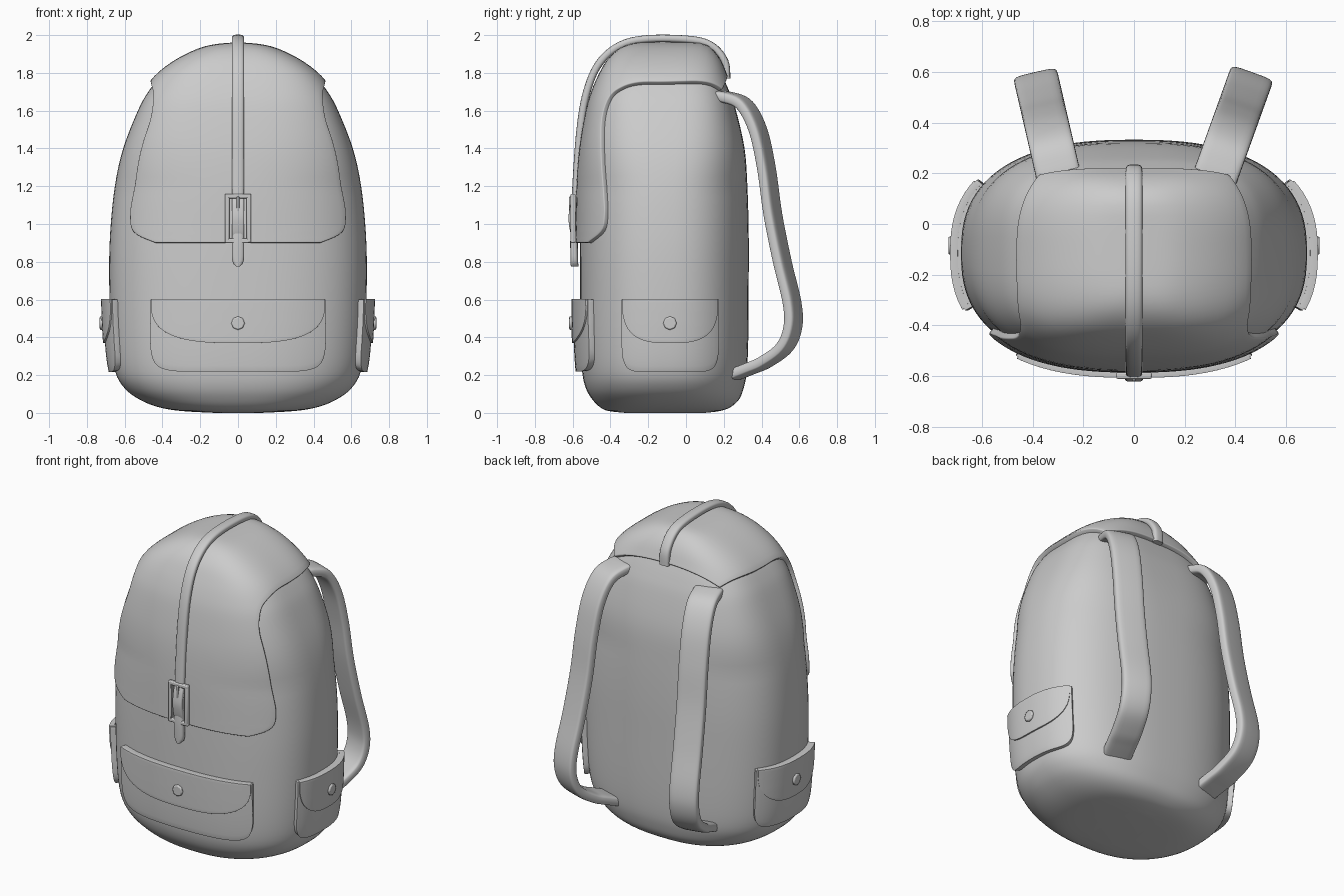
import bpy, bmesh, math
from mathutils import Vector
from mathutils.bvhtree import BVHTree

if "Cube" in bpy.data.objects:
    bpy.data.objects.remove(bpy.data.objects["Cube"])


def spline(keys, steps):
    """Catmull-Rom samples through tuples of any length."""
    keys = [Vector(k) for k in keys]
    out = []
    for i in range(len(keys) - 1):
        a, b, c, d = keys[max(i - 1, 0)], keys[i], keys[i + 1], keys[min(i + 2, len(keys) - 1)]
        for s in range(steps):
            t = s / steps
            out.append(0.5 * (2 * b + (c - a) * t + (2 * a - 5 * b + 4 * c - d) * t * t
                              + (3 * b - a - 3 * c + d) * t ** 3))
    return out + [keys[-1]]


def superellipse(n, count):
    pts = []
    for i in range(count):
        a = 2 * math.pi * i / count
        c, s = math.cos(a), math.sin(a)
        pts.append((math.copysign(abs(c) ** (2 / n), c), math.copysign(abs(s) ** (2 / n), s)))
    return pts


def make(name, verts, faces, angle=40, recalc=True):
    me = bpy.data.meshes.new(name)
    me.from_pydata([tuple(v) for v in verts], [], faces)
    if recalc:
        bm = bmesh.new()
        bm.from_mesh(me)
        bmesh.ops.recalc_face_normals(bm, faces=bm.faces)
        bm.to_mesh(me)
        bm.free()
    ob = bpy.data.objects.new(name, me)
    bpy.context.collection.objects.link(ob)
    bpy.ops.object.select_all(action='DESELECT')
    ob.select_set(True)
    bpy.context.view_layer.objects.active = ob
    bpy.ops.object.shade_smooth_by_angle(angle=math.radians(angle))
    return ob


def loft(name, rings):
    n = len(rings[0])
    verts = [v for r in rings for v in r]
    faces = [(i * n + j, i * n + (j + 1) % n, (i + 1) * n + (j + 1) % n, (i + 1) * n + j)
             for i in range(len(rings) - 1) for j in range(n)]
    faces += [tuple(range(n)), tuple(range(len(verts) - n, len(verts)))]
    return make(name, verts, faces), verts, faces


def bevel(ob, width, segments=3):
    m = ob.modifiers.new("Bevel", 'BEVEL')
    m.width, m.segments, m.limit_method = width, segments, 'ANGLE'
    m.angle_limit = math.radians(50)


def patch(name, grid, outs, offset, thick, edge):
    """Thick panel from a grid of surface points, pushed outward."""
    n = len(grid[0])
    verts = [p + o * offset for pr, orow in zip(grid, outs) for p, o in zip(pr, orow)]
    faces = [(i * n + j, i * n + j + 1, (i + 1) * n + j + 1, (i + 1) * n + j)
             for i in range(len(grid) - 1) for j in range(n - 1)]
    mid = faces[len(faces) // 2]
    nrm = (verts[mid[1]] - verts[mid[0]]).cross(verts[mid[3]] - verts[mid[0]])
    if nrm.dot(outs[len(outs) // 2][n // 2]) < 0:
        faces = [f[::-1] for f in faces]
    ob = make(name, verts, faces, 50, False)
    m = ob.modifiers.new("Solidify", 'SOLIDIFY')
    m.thickness, m.offset = thick, 0
    bevel(ob, edge)
    return ob


def ribbon(name, path, across, half_w, half_t, n=4, steps=6, taper=None):
    """Sweep a rounded strap section along a path; across is the width direction."""
    pts = spline(path, steps)
    across = Vector(across).normalized()
    rings = []
    for i, p in enumerate(pts):
        t = (pts[min(i + 1, len(pts) - 1)] - pts[max(i - 1, 0)]).normalized()
        up = across.cross(t).normalized()
        k = (taper or {}).get(len(pts) - 1 - i, 1)
        rings.append([p + across * (half_w * k * a) + up * (half_t * b) for a, b in superellipse(n, 24)])
    return loft(name, rings)[0]


def box(name, center, size, edge):
    bpy.ops.mesh.primitive_cube_add(size=1, location=center)
    ob = bpy.context.object
    ob.name, ob.scale = name, size
    bpy.ops.object.transform_apply(location=False, rotation=False, scale=True)
    bpy.ops.object.shade_smooth_by_angle(angle=math.radians(50))
    bevel(ob, edge, 2)
    return ob


# Main bag: (height, half width, front y, back y)
BODY = [(0, .12, -.32, .10), (.01, .30, -.41, .18), (.03, .42, -.455, .235), (.07, .52, -.495, .28),
        (.13, .60, -.53, .305), (.22, .65, -.55, .322), (.4, .672, -.56, .33), (.7, .682, -.562, .332),
        (.95, .677, -.56, .332), (1.2, .652, -.555, .325), (1.4, .608, -.54, .31), (1.6, .53, -.505, .265),
        (1.7, .475, -.475, .23), (1.78, .41, -.44, .195), (1.85, .315, -.40, .165), (1.9, .215, -.35, .13),
        (1.925, .13, -.30, .10), (1.935, .03, -.25, .06)]
rings = []
for z, w, f, b in spline(BODY, 4):
    n = 2.5 + max(0, min(1, (z - 1.2) / .6))
    rings.append([Vector((w * c, (f + b) / 2 + (b - f) / 2 * s, z)) for c, s in superellipse(n, 96)])
body, bv, bf = loft("bag_body", rings)
tree = BVHTree.FromPolygons(bv, bf)


def hit(origin, direction):
    loc, nrm, _, _ = tree.ray_cast(origin, direction)
    if loc is None:
        loc, nrm, _, _ = tree.find_nearest(origin + direction * .5)
    return loc, nrm


# Top flap: (centre y, centre z, edge x, edge y, edge z), from the back over to the front
FLAP = [(.21, 1.79, .38, .19, 1.72), (.16, 1.89, .42, .13, 1.75), (0, 1.95, .45, 0, 1.75),
        (-.15, 1.95, .46, -.12, 1.75), (-.3, 1.93, .46, -.25, 1.75), (-.4, 1.85, .45, -.34, 1.72),
        (-.46, 1.75, .43, -.39, 1.66), (-.51, 1.6, .44, -.42, 1.55), (-.54, 1.4, .49, -.43, 1.42),
        (-.555, 1.2, .545, -.43, 1.22), (-.56, 1.05, .57, -.42, 1.06), (-.56, .95, .54, -.43, .96),
        (-.56, .9, .42, -.49, .9)]
grid, outs = [], []
for cy, cz, ex, ey, ez in spline(FLAP, 5):
    gr, orow = [], []
    for j in range(33):
        s = j / 16 - 1
        p = Vector((ex * s, cy + (ey - cy) * s * s, cz + (ez - cz) * s * s))
        o = Vector((0, -.12, min(p.z, 1.35)))
        loc, nrm = hit(o, (p - o).normalized())
        gr.append(loc)
        orow.append(nrm if nrm.dot(p - o) > 0 else -nrm)
    grid.append(gr)
    outs.append(orow)
patch("top_flap", grid, outs, .008, .035, .014)


# Pockets with flaps and buttons, projected onto the bag
def panel(name, base, out, half_w, top, height, power, offset, thick):
    out = Vector(out)
    side = Vector((0, 0, 1)).cross(out)
    grid = []
    for i in range(41):
        s = math.sin(math.pi / 2 * (i / 20 - 1))
        drop = height * (1 - .99 * abs(s) ** power) ** (1 / power)
        grid.append([hit(Vector(base) + out * 2 + side * (s * half_w) + Vector((0, 0, top - drop * k / 12)), -out)[0]
                     for k in range(13)])
    patch(name, grid, [[out] * 13 for _ in grid], offset, thick, .01)


def pocket(name, base, out, half_w):
    panel(name + "_pocket", base, out, half_w, .6, .38, 8, .012, .045)
    panel(name + "_pocket_flap", base, out, half_w, .603, .233, 3, .03, .03)
    out = Vector(out)
    p = hit(Vector(base) + out * 2 + Vector((0, 0, .475)), -out)[0] + out * .045
    bpy.ops.mesh.primitive_cylinder_add(vertices=8, radius=.036, depth=.024, location=p,
                                        rotation=out.to_track_quat('Z', 'Y').to_euler())
    ob = bpy.context.object
    ob.name = name + "_pocket_button"
    bpy.ops.object.shade_smooth_by_angle(angle=math.radians(50))
    bevel(ob, .007, 2)


pocket("front", (0, 0, 0), (0, -1, 0), .455)
pocket("right", (0, -.085, 0), (1, 0, 0), .245)
pocket("left", (0, -.085, 0), (-1, 0, 0), .245)

# Shoulder straps: side outline (y, z), splayed outwards from the back
STRAP = [(.14, 1.675), (.22, 1.67), (.31, 1.63), (.38, 1.5), (.425, 1.3), (.46, 1.05), (.51, .8),
         (.562, .58), (.565, .45), (.52, .345), (.42, .27), (.34, .235), (.25, .2)]
for name, x0, k in (("right", .325, .36), ("left", -.3, -.23)):
    ribbon(name + "_shoulder_strap", [(x0 + k * (y - .2), y, z) for y, z in STRAP],
           (1, -k, 0), .088, .03, n=4.5)

# Closing strap over the flap, with a rounded tip
CLOSE = [(.215, 1.77), (.205, 1.86), (.14, 1.94), (.03, 1.975), (-.2, 1.98), (-.35, 1.945), (-.46, 1.85),
         (-.525, 1.7), (-.56, 1.5), (-.582, 1.2), (-.588, 1.0), (-.593, .9), (-.59, .775)]
ribbon("closing_strap", [(0, y, z) for y, z in CLOSE], (1, 0, 0), .033, .02, n=2.8,
       taper={0: .3, 1: .75, 2: .95})

# Buckle: frame, raised keeper and prong
for s in (-1, 1):
    box("buckle_side", (s * .058, -.598, 1.03), (.024, .026, .26), .006)
    box("buckle_bar", (0, -.598, 1.03 + s * .118), (.14, .026, .024), .006)
ribbon("buckle_keeper", [(0, -.592, 1.13), (0, -.603, 1.09), (0, -.61, 1.03), (0, -.603, .97), (0, -.592, .93)],
       (1, 0, 0), .033, .012)
box("buckle_prong", (0, -.612, 1.1), (.014, .014, .09), .004)
